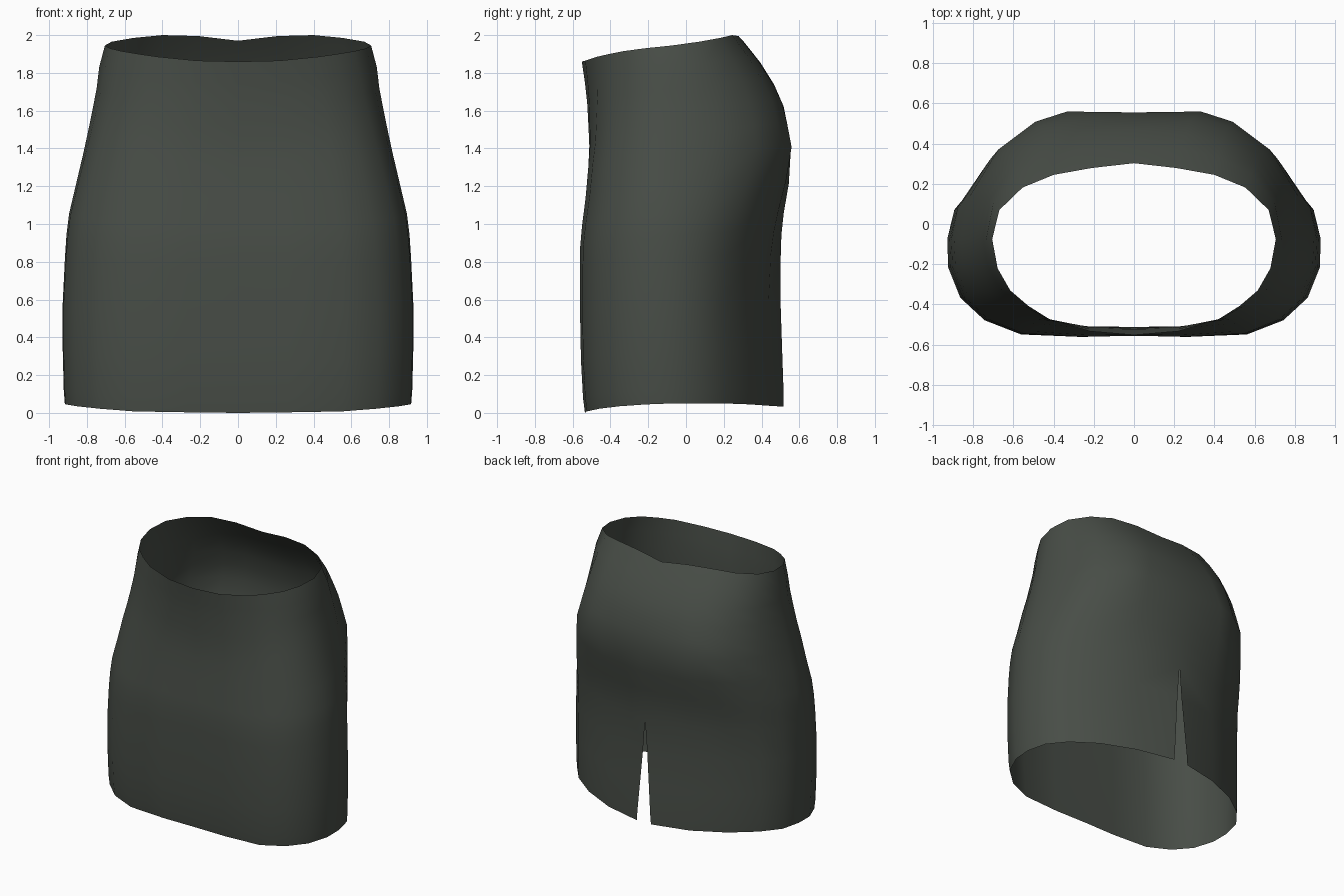
import bpy, bmesh

if "Cube" in bpy.data.objects:
    bpy.data.objects.remove(bpy.data.objects["Cube"])

# Silhouette readings: (height, half width, front y, back y)
PROFILE = [(0.0, .912, -.535, .515), (.1, .922, -.548, .517), (.3, .928, -.557, .51),
           (.6, .928, -.562, .50), (.9, .912, -.562, .503), (1.03, .90, -.549, .515),
           (1.2, .86, -.527, .548), (1.42, .808, -.515, .563), (1.63, .765, -.524, .519),
           (1.72, .748, -.532, .48), (1.87, .730, -.553, .385), (1.95, .703, -.56, .317),
           (2.0, .70, -.56, .28)]
MID_Y = -.075

# Half cross-sections from centre front to centre back, in unit widths and depths
HEM = [(0, -.985), (.29, -1), (.605, -.975), (.8, -.83), (.93, -.6), (.995, -.29), (1, 0),
       (.962, .25), (.845, .475), (.65, .70), (.38, .89), (0, 1)]
SEAT = [(0, -.99), (.29, -.99), (.6, -.94), (.78, -.8), (.91, -.59), (.985, -.29), (1, 0),
        (.965, .34), (.83, .70), (.605, .915), (.41, .995), (0, .99)]
WAIST = [(0, -1), (.3, -.96), (.58, -.83), (.73, -.69), (.86, -.53), (.955, -.3), (1, 0),
         (.953, .38), (.79, .70), (.57, .90), (.3, .985), (0, 1)]
WAIST_Z = [1.86, 1.865, 1.885, 1.9, 1.915, 1.93, 1.945, 1.965, 1.985, 2.0, 1.995, 1.97]
HEM_Z = [0, .003, .008, .022, .035, .045, .05, .05, .05, .045, .037, .033]
SLIT_TOP, SLIT_HALF = .82, .063
RINGS = [0, .04, .15, .28, .4075, .47, .53, .61, .70, .76, .82, .88, .94, 1]


def lerp(a, b, t):
    return a + (b - a) * t


def body(z):
    """Half width, front y and back y at a height."""
    for p, q in zip(PROFILE, PROFILE[1:]):
        if z <= q[0]:
            t = (z - p[0]) / (q[0] - p[0])
            return [lerp(p[i], q[i], t) for i in (1, 2, 3)]
    return PROFILE[-1][1:]


def section(col, t):
    if t < .7:
        a, b, f = HEM, SEAT, max(0, (t - .35) / .35)
    else:
        a, b, f = SEAT, WAIST, (t - .7) / .3
    return [lerp(a[col][i], b[col][i], f) for i in (0, 1)]


# Right half of the skirt, with the back slit opening at the centre seam
bm = bmesh.new()
grid = []
last = len(HEM) - 1
for t in RINGS:
    row = []
    for c in range(last + 1):
        z = lerp(HEM_Z[c], WAIST_Z[c], t)
        w, front, back = body(z)
        u, v = section(c, t)
        x = u * w
        y = MID_Y + v * (MID_Y - front if v < 0 else back - MID_Y)
        if c == last:
            x = SLIT_HALF * max(0, 1 - z / SLIT_TOP)
            if x < .001:
                x = 0
        row.append(bm.verts.new((x, y, z)))
    grid.append(row)
for lo, hi in zip(grid, grid[1:]):
    for c in range(last):
        bm.faces.new((lo[c], lo[c + 1], hi[c + 1], hi[c])).smooth = True

mesh = bpy.data.meshes.new("skirt")
bm.to_mesh(mesh)
bm.free()
skirt = bpy.data.objects.new("skirt", mesh)
bpy.context.collection.objects.link(skirt)

# Mirror to the left half
mirror = skirt.modifiers.new("mirror", 'MIRROR')
mirror.use_axis[0] = True
mirror.merge_threshold = .0005

# Dark grey-green cloth
cloth = bpy.data.materials.new("dark grey green cloth")
cloth.diffuse_color = (.064, .074, .062, 1)
cloth.use_nodes = True
cloth.node_tree.nodes["Principled BSDF"].inputs["Base Color"].default_value = cloth.diffuse_color
mesh.materials.append(cloth)
